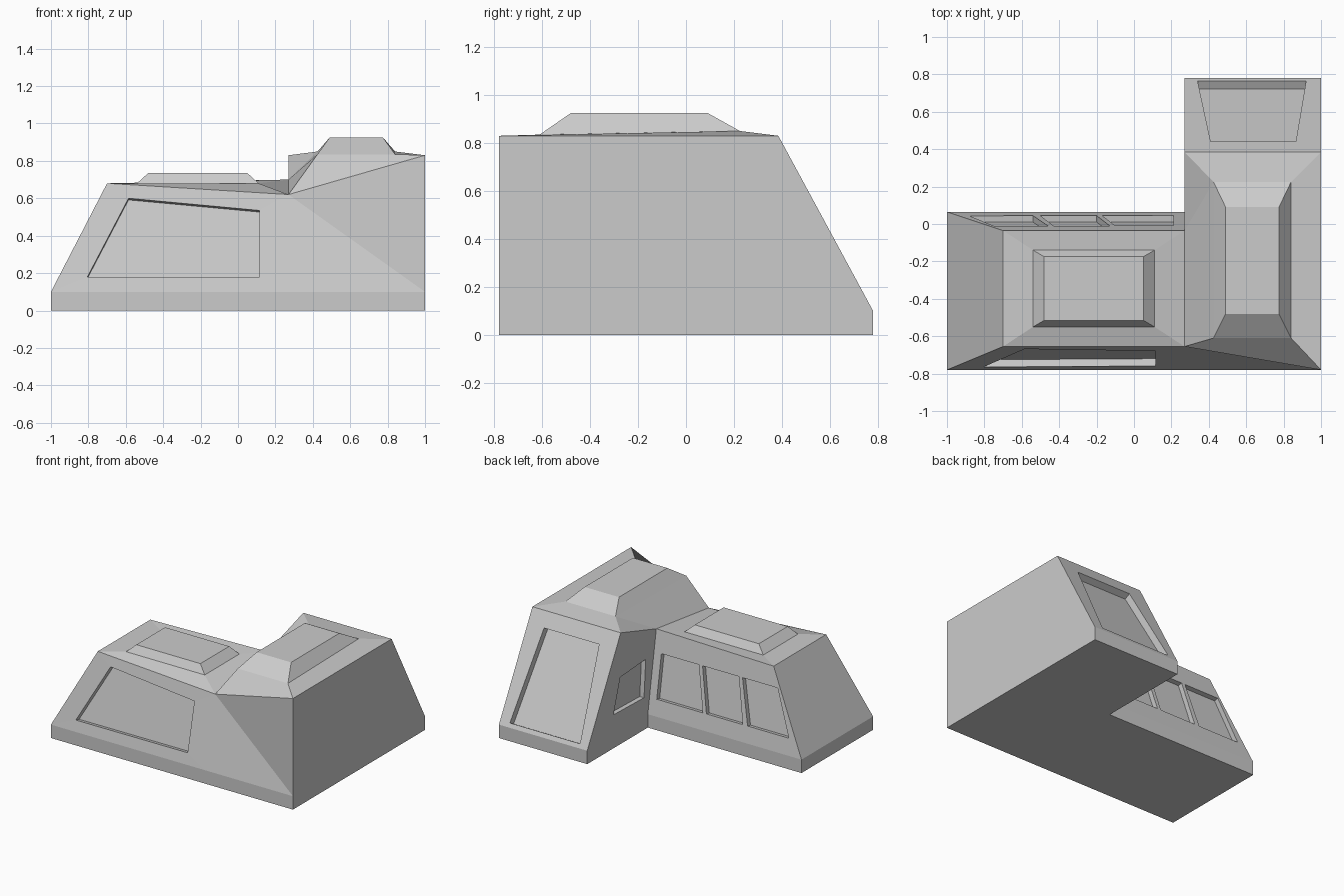
import bpy, bmesh
from mathutils import Vector

if "Cube" in bpy.data.objects:
    bpy.data.objects.remove(bpy.data.objects["Cube"], do_unlink=True)

grey = bpy.data.materials.new("plain grey")
grey.use_nodes = True
grey.diffuse_color = (0.6, 0.6, 0.6, 1)
grey.node_tree.nodes["Principled BSDF"].inputs["Base Color"].default_value = (0.6, 0.6, 0.6, 1)


def make_part(name, faces):
    """Build one flat-shaded object from faces wound outward."""
    bm = bmesh.new()
    for face in faces:
        pts = []
        for p in map(Vector, face):
            if p not in pts:
                pts.append(p)
        bm.faces.new([bm.verts.new(p) for p in pts])
    bmesh.ops.remove_doubles(bm, verts=bm.verts, dist=0.0005)
    mesh = bpy.data.meshes.new(name)
    bm.to_mesh(mesh)
    bm.free()
    mesh.materials.append(grey)
    bpy.context.collection.objects.link(bpy.data.objects.new(name, mesh))


def window_wall(name, wall, axis, windows, depth):
    """Wall quad (bl, br, tr, tl) with a row of recessed windows, left to right."""
    bl, br, tr, tl = wall = [Vector(p) for p in wall]
    normal = (tr - bl).cross(tl - br).normalized()
    centre = sum(wall, Vector()) / 4

    def on_wall(across, z):
        p = Vector((0, across, z)) if axis == 0 else Vector((across, 0, z))
        p[axis] = normal.dot(centre - p) / normal[axis] + p[axis]
        return p

    holes = [[on_wall(*c) for c in w] for w in windows]
    first, last = holes[0], holes[-1]
    # Frame around the openings
    faces = [
        [bl, br] + [p for h in reversed(holes) for p in (h[1], h[0])],
        [br, tr, last[2], last[1]],
        [tr, tl] + [p for h in holes for p in (h[3], h[2])],
        [tl, bl, first[0], first[3]],
    ]
    for a, b in zip(holes, holes[1:]):
        faces.append([a[1], b[0], b[3], a[2]])
    # Reveals and panes
    for h in holes:
        back = [p - normal * depth for p in h]
        faces.append(back)
        for i in range(4):
            j = (i + 1) % 4
            faces.append([h[i], h[j], back[j], back[i]])
    make_part(name, faces)


def crowned_roof(name, outer, inner, top):
    """Sloping roof border rising into a raised, tapered box."""
    faces = [top]
    for low, high in ((outer, inner), (inner, top)):
        for i in range(len(low)):
            j = (i + 1) % len(low)
            if low[i] != low[j]:
                faces.append([low[i], low[j], high[j], high[i]])
    make_part(name, faces)


def rect(x0, x1, y0, y1, z):
    return [(x0, y0, z), (x1, y0, z), (x1, y1, z), (x0, y1, z)]


# Shared dimensions
F, B, C, M = -0.78, 0.78, 0.065, 0.27   # front, back, inner corner, wing divide
S, H = 0.1, 0.83                        # skirt height, tall wing height
end_front, end_back = (-0.7, -0.655, 0.68), (-0.7, -0.035, 0.68)
mid_front, mid_back = (M, -0.655, 0.62), (M, -0.035, 0.70)
tall_inner, tall_outer, tall_front = (M, 0.385, H), (1, 0.385, H), (1, F, H)

# Skirt and floor around the L-shaped plan
plan = [(-1, F), (M, F), (1, F), (1, B), (M, B), (M, C), (-1, C)]
skirt = [[(x, y, 0) for x, y in reversed(plan)]]
for i, a in enumerate(plan):
    b = plan[(i + 1) % len(plan)]
    skirt.append([(*a, 0), (*b, 0), (*b, S), (*a, S)])
make_part("base_skirt", skirt)

# Solid walls
make_part("end_wall", [[(-1, C, S), (-1, F, S), end_front, end_back]])
make_part("side_wall", [[(1, F, S), (1, B, S), tall_outer, tall_front]])
make_part("front_corner_wall", [
    [(M, F, S), (1, F, S), mid_front],
    [(1, F, S), tall_front, mid_front]])

# Walls with windows
window_wall("front_wall", [(-1, F, S), (M, F, S), mid_front, end_front], 1,
            [[(-0.805, 0.18), (0.115, 0.18), (0.115, 0.535), (-0.585, 0.6)]], 0.04)
window_wall("low_wing_back_wall", [(M, C, S), (-1, C, S), end_back, mid_back], 1,
            [[(0.21, 0.22), (-0.17, 0.22), (-0.1, 0.54), (0.21, 0.54)],
             [(-0.2, 0.22), (-0.5, 0.22), (-0.43, 0.54), (-0.13, 0.54)],
             [(-0.54, 0.22), (-0.88, 0.22), (-0.75, 0.54), (-0.46, 0.54)]], 0.035)
window_wall("tall_wing_back_wall", [(1, B, S), (M, B, S), tall_inner, tall_outer], 1,
            [[(0.92, 0.128), (0.34, 0.128), (0.41, 0.728), (0.865, 0.728)]], 0.05)
window_wall("inner_wall", [(M, B, S), (M, C, S), mid_back, tall_inner], 0,
            [[(0.47, 0.25), (0.11, 0.24), (0.09, 0.52), (0.39, 0.5)]], 0.035)

# Roofs
crowned_roof("low_wing_roof", [end_front, mid_front, mid_back, end_back],
             rect(-0.54, 0.11, -0.55, -0.14, 0.68),
             rect(-0.48, 0.05, -0.515, -0.175, 0.735))
ring = [(0.425, -0.61, 0.835), (0.84, -0.61, 0.835), (0.84, 0.225, 0.85), (0.425, 0.225, 0.85)]
crown = rect(0.49, 0.775, -0.48, 0.09, 0.925)
crowned_roof("tall_wing_roof", [mid_front, tall_front, tall_outer, tall_inner, mid_back],
             ring + ring[3:], crown + crown[3:])
